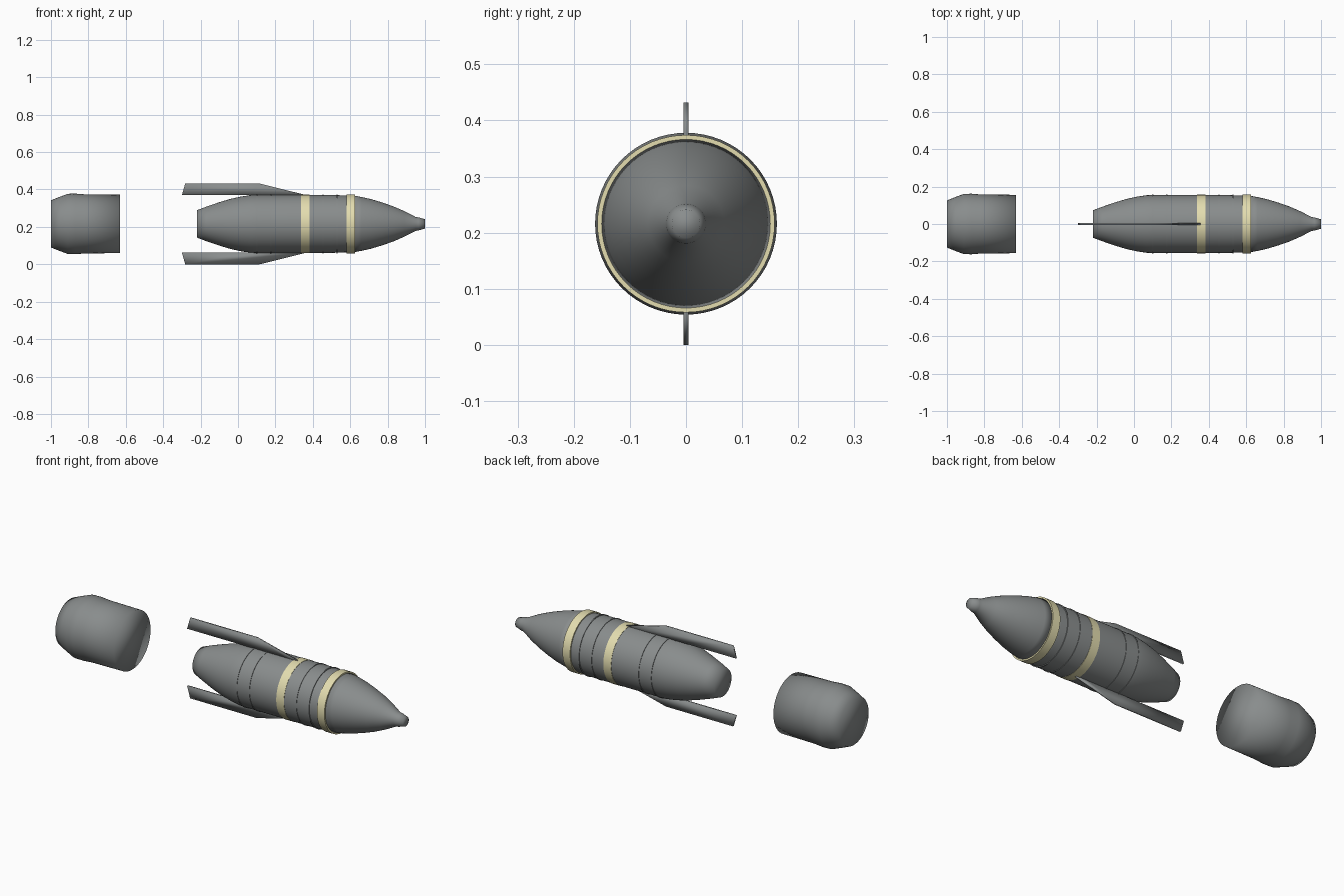
import bpy, bmesh, math

cube = bpy.data.objects.get("Cube")
if cube:
    bpy.data.objects.remove(cube, do_unlink=True)

AXIS_Z = 0.216
SEGMENTS = 64


def make_material(name, rgb):
    m = bpy.data.materials.new(name)
    m.use_nodes = True
    m.diffuse_color = (*rgb, 1)
    bsdf = m.node_tree.nodes["Principled BSDF"]
    bsdf.inputs["Base Color"].default_value = (*rgb, 1)
    bsdf.inputs["Roughness"].default_value = 0.6
    return m


GREY = make_material("gunmetal grey", (0.25, 0.265, 0.265))
CREAM = make_material("pale cream", (0.77, 0.72, 0.43))


def finish(name, bm, mat, angle):
    bmesh.ops.recalc_face_normals(bm, faces=bm.faces)
    me = bpy.data.meshes.new(name)
    bm.to_mesh(me)
    bm.free()
    me.materials.append(mat)
    ob = bpy.data.objects.new(name, me)
    bpy.context.collection.objects.link(ob)
    bpy.ops.object.select_all(action='DESELECT')
    ob.select_set(True)
    bpy.context.view_layer.objects.active = ob
    bpy.ops.object.shade_smooth_by_angle(angle=math.radians(angle))


def lathe(name, profile, mat, closed=False, angle=180):
    """Turn (x, radius) points about the long axis, capping open profiles."""
    bm = bmesh.new()
    rings = []
    for x, r in profile:
        angles = [2 * math.pi * i / SEGMENTS for i in range(SEGMENTS)]
        rings.append([bm.verts.new((x, r * math.cos(a), AXIS_Z + r * math.sin(a))) for a in angles])
    pairs = list(zip(rings, rings[1:]))
    if closed:
        pairs.append((rings[-1], rings[0]))
    else:
        bm.faces.new(rings[0])
        bm.faces.new(rings[-1])
    for a, b in pairs:
        for i in range(SEGMENTS):
            j = (i + 1) % SEGMENTS
            bm.faces.new((a[i], a[j], b[j], b[i]))
    finish(name, bm, mat, angle)


def collar(name, x0, x1, r, mat):
    inner = 0.146
    lathe(name, [(x0, inner), (x0, r), (x1, r), (x1, inner)], mat, closed=True, angle=25)


# Tapered main casing
lathe("main_casing", [(-0.22, 0.073), (-0.17, 0.092), (-0.1, 0.116), (-0.04, 0.134),
                      (0.02, 0.147), (0.07, 0.154), (0.1, 0.155), (0.5, 0.155),
                      (0.57, 0.152), (0.62, 0.151)], GREY)

# Curved nose and small blunt fuze tip
lathe("nose_cone", [(0.615, 0.152), (0.66, 0.144), (0.71, 0.133), (0.77, 0.115),
                    (0.83, 0.094), (0.89, 0.068), (0.95, 0.037), (0.965, 0.035),
                    (1.0, 0.025)], GREY)

# Separate tail cap
lathe("tail_cap", [(-1.0, 0.126), (-0.955, 0.144), (-0.91, 0.161), (-0.87, 0.162),
                   (-0.82, 0.158), (-0.63, 0.156)], GREY)

# Painted bands
collar("middle_band", 0.337, 0.383, 0.1565, CREAM)
collar("front_band", 0.58, 0.625, 0.158, CREAM)

# Thin raised rings round the casing
for i, x in enumerate((0.1, 0.175, 0.455, 0.53)):
    collar(f"casing_ring_{i + 1}", x - 0.003, x + 0.003, 0.1575, GREY)

# Upper and lower fins
for name, side in (("upper_fin", 1), ("lower_fin", -1)):
    outline = [(-0.3, 0.154), (-0.282, 0.216), (0.115, 0.216), (0.365, 0.154),
               (0.3, 0.15), (0.1, 0.15), (0.05, 0.154)]
    bm = bmesh.new()
    verts = [bm.verts.new((x, -0.0045, AXIS_Z + side * r)) for x, r in outline]
    face = bm.faces.new(verts)
    out = bmesh.ops.extrude_face_region(bm, geom=[face])
    moved = [v for v in out["geom"] if isinstance(v, bmesh.types.BMVert)]
    bmesh.ops.translate(bm, verts=moved, vec=(0, 0.009, 0))
    finish(name, bm, GREY, 180)
